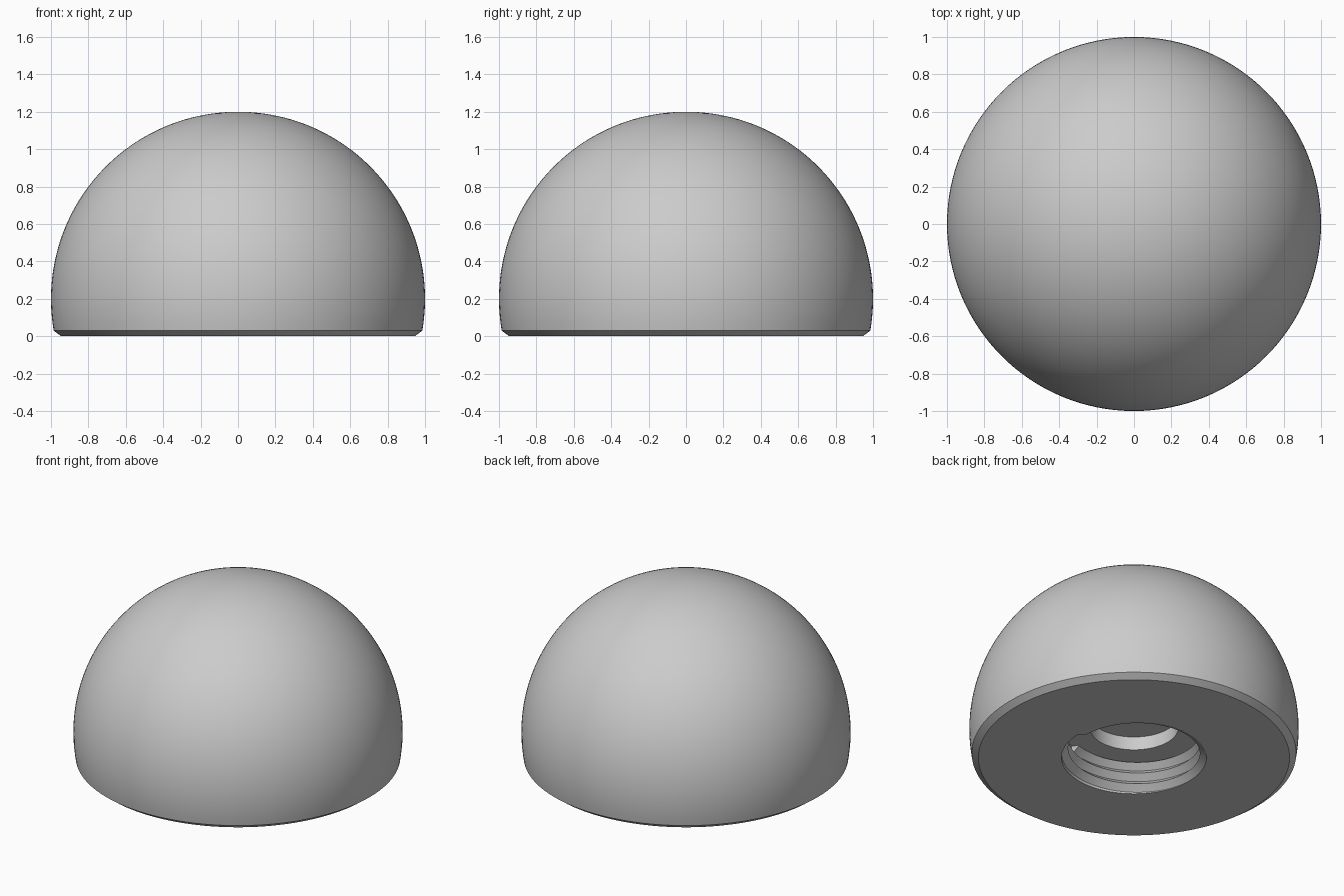
import bpy, bmesh
from math import sin, cos, pi, radians, sqrt

if "Cube" in bpy.data.objects:
    bpy.data.objects.remove(bpy.data.objects["Cube"])

SEGMENTS = 128
CENTRE_Z = 0.2          # centre of the unit ball
HOLE_R, HOLE_TOP = 0.44, 0.21
CREST_R, PITCH = 0.40, 0.075
POCKET_R, POCKET_TOP = 0.27, 0.30

grey = bpy.data.materials.new("plain grey")
grey.use_nodes = True
colour = (0.6, 0.6, 0.6, 1)
grey.diffuse_color = colour
grey.node_tree.nodes["Principled BSDF"].inputs["Base Color"].default_value = colour


def finish(name, bm, angle):
    bmesh.ops.remove_doubles(bm, verts=bm.verts, dist=0.0005)
    mesh = bpy.data.meshes.new(name)
    bm.to_mesh(mesh)
    bm.free()
    mesh.materials.append(grey)
    obj = bpy.data.objects.new(name, mesh)
    bpy.context.collection.objects.link(obj)
    bpy.ops.object.select_all(action='DESELECT')
    obj.select_set(True)
    bpy.context.view_layer.objects.active = obj
    bpy.ops.object.shade_smooth_by_angle(angle=radians(angle))
    return obj


def grid(name, columns, angle):
    """Skin neighbouring columns of points with quads."""
    bm = bmesh.new()
    verts = [[bm.verts.new(p) for p in column] for column in columns]
    for a, b in zip(verts, verts[1:]):
        for k in range(len(a) - 1):
            bm.faces.new((a[k], b[k], b[k + 1], a[k + 1]))
    return finish(name, bm, angle)


def lathe(name, profile, angle=25):
    columns = []
    for s in range(SEGMENTS + 1):
        t = 2 * pi * s / SEGMENTS
        columns.append([(r * cos(t), r * sin(t), z) for r, z in profile])
    return grid(name, columns, angle)


# Dome: flat base with a chamfer, then the ball up to its pole
rim_z = 0.03
rim_r = sqrt(1 - (CENTRE_Z - rim_z) ** 2)
profile = [(HOLE_R, 0), (0.945, 0.0), (rim_r, rim_z)]
low = -(CENTRE_Z - rim_z)
steps = 48
for i in range(1, steps + 1):
    a = low + (pi / 2 - low) * i / steps
    profile.append((cos(a), CENTRE_Z + sin(a)))
lathe("domed_knob", profile)

# Threaded hole: helical V thread, trimmed at both ends
turns = int(HOLE_TOP / PITCH) + 3
columns = []
for s in range(SEGMENTS + 1):
    t = 2 * pi * s / SEGMENTS
    column = []
    for k in range(2 * turns, -1, -1):
        z = PITCH * (k / 2 + s / SEGMENTS - 1.5)
        r = CREST_R if k % 2 else HOLE_R
        if z <= 0 or z >= HOLE_TOP:
            z, r = min(max(z, 0), HOLE_TOP), HOLE_R
        column.append((r * cos(t), r * sin(t), z))
    columns.append(column)
grid("threaded_hole", columns, 25)

# Shoulder above the thread and the plain pocket beyond it
lathe("hole_pocket", [(0, POCKET_TOP), (POCKET_R, POCKET_TOP),
                      (POCKET_R, HOLE_TOP), (HOLE_R, HOLE_TOP)])
